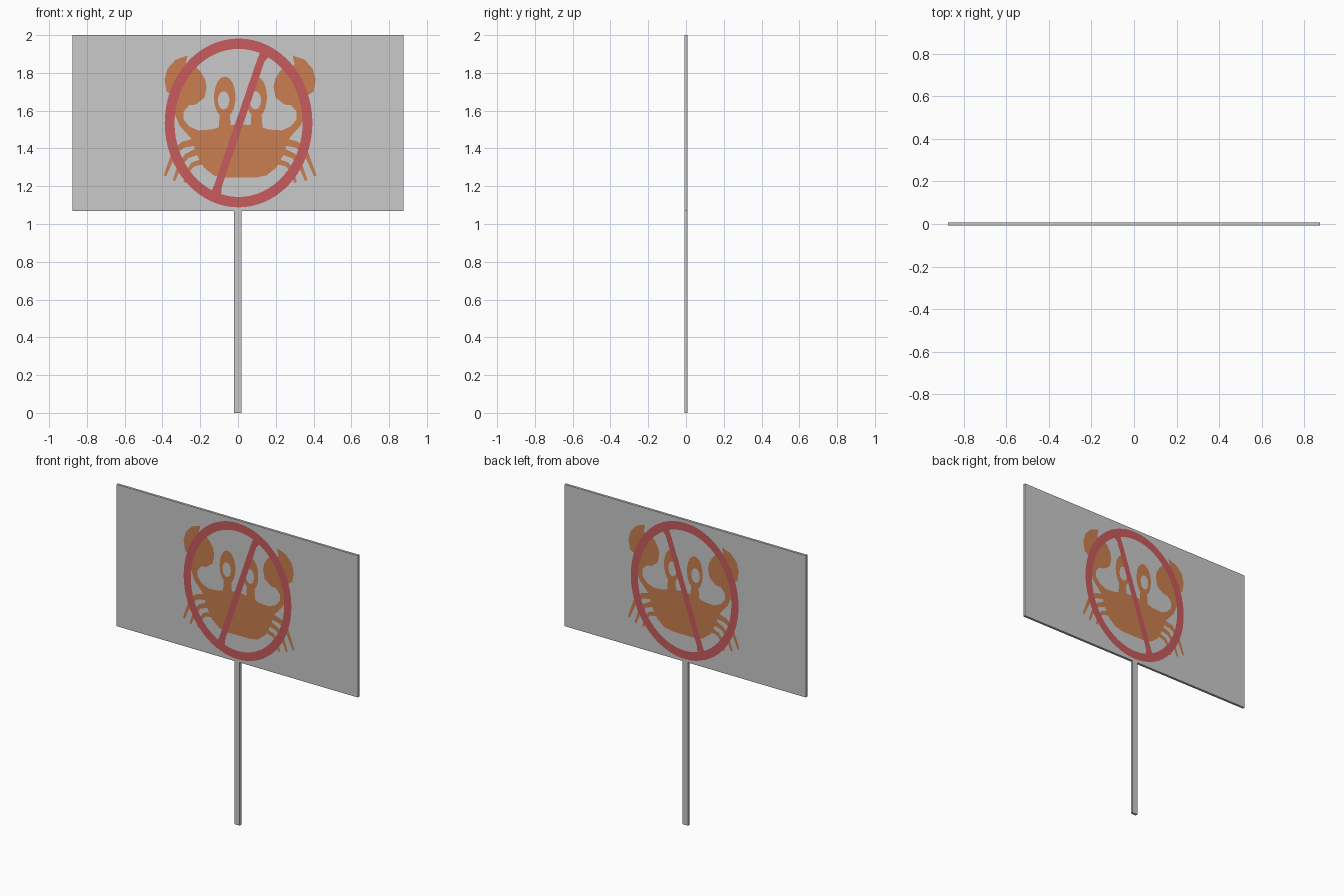
import bpy, bmesh, math
from mathutils import Vector

if "Cube" in bpy.data.objects:
    bpy.data.objects.remove(bpy.data.objects["Cube"])

HALF_T = 0.008      # half thickness of board and post
CX = 0.011          # symmetry line of the painted crab


def material(name, rgb):
    m = bpy.data.materials.new(name)
    m.diffuse_color = (*rgb, 1)
    m.use_nodes = True
    m.node_tree.nodes["Principled BSDF"].inputs["Base Color"].default_value = m.diffuse_color
    return m


GREY = material("sign grey", (0.59, 0.59, 0.59))
ORANGE = material("crab orange", (0.59, 0.21, 0.08))
RED = material("warning red", (0.58, 0.105, 0.11))


def add_object(name, bm, mat):
    me = bpy.data.meshes.new(name)
    bm.to_mesh(me)
    bm.free()
    me.materials.append(mat)
    ob = bpy.data.objects.new(name, me)
    bpy.context.collection.objects.link(ob)
    return ob


def box(name, x0, x1, z0, z1):
    bm = bmesh.new()
    bmesh.ops.create_cube(bm, size=1)
    for v in bm.verts:
        v.co = ((x0 + x1) / 2 + v.co.x * (x1 - x0), v.co.y * 2 * HALF_T,
                (z0 + z1) / 2 + v.co.z * (z1 - z0))
    return add_object(name, bm, GREY)


def painted(name, polys, mat, lift):
    """Flat painted faces on both sides of the board, from 2D (x, z) polygons."""
    bm = bmesh.new()
    for side in (-1, 1):
        for poly in polys:
            f = bm.faces.new([bm.verts.new((x, side * (HALF_T + lift), z)) for x, z in poly])
            f.normal_update()
            if f.normal.y * side < 0:
                f.normal_flip()
    bmesh.ops.triangulate(bm, faces=[f for f in bm.faces if len(f.verts) > 4])
    return add_object(name, bm, mat)


def mirrored(polys):
    """Polygons given as outward distance from the crab's centre, on both sides."""
    return [[(CX + s * u, z) for u, z in p] for p in polys for s in (-1, 1)]


def annulus(c, r, hole_c, hole_r, n=48):
    """Oval with an oval hole, as a strip of quads."""
    def pt(cc, rr, i):
        a = 2 * math.pi * i / n
        return (cc[0] + rr[0] * math.cos(a), cc[1] + rr[1] * math.sin(a))
    return [[pt(c, r, i), pt(c, r, i + 1), pt(hole_c, hole_r, i + 1), pt(hole_c, hole_r, i)]
            for i in range(n)]


def ribbon(path, w0, w1):
    """Tapered stroke along a 2D path."""
    pts = [Vector(p) for p in path]
    left, right = [], []
    for i, p in enumerate(pts):
        d = (pts[min(i + 1, len(pts) - 1)] - pts[max(i - 1, 0)]).normalized()
        w = (w0 + (w1 - w0) * i / (len(pts) - 1)) / 2
        left.append((p.x - d.y * w, p.y + d.x * w))
        right.append((p.x + d.y * w, p.y - d.x * w))
    return left + right[::-1]


# Board and post
box("sign_board", -0.875, 0.875, 1.07, 2.0)
box("sign_post", -0.02, 0.018, 0.0, 1.07)

# Crab body
half = [(0.10, 1.516), (0.15, 1.50), (0.23, 1.495), (0.255, 1.445), (0.23, 1.368),
        (0.193, 1.30), (0.14, 1.257), (0.08, 1.245)]
body = [(CX - u, z) for u, z in half] + [(CX + u, z) for u, z in half[::-1]] + [(CX, 1.53)]
painted("crab_body", [body], ORANGE, 0.0006)

# Claws and arms
claw = [(0.278, 1.892), (0.341, 1.87), (0.384, 1.823), (0.40, 1.765), (0.389, 1.701),
        (0.357, 1.68), (0.331, 1.648), (0.288, 1.627), (0.235, 1.632), (0.188, 1.669),
        (0.177, 1.727), (0.185, 1.765), (0.209, 1.807), (0.257, 1.854), (0.278, 1.828),
        (0.288, 1.849)]
arm = [(0.335, 1.66), (0.267, 1.632), (0.299, 1.595), (0.299, 1.553), (0.267, 1.516),
       (0.22, 1.495), (0.24, 1.43), (0.278, 1.474), (0.32, 1.52), (0.352, 1.60)]
painted("crab_claws", mirrored([claw]), ORANGE, 0.0006)
painted("crab_arms", mirrored([arm]), ORANGE, 0.0006)

# Eyes with open centres, on stalks
eyes = []
for x, rx in ((-0.07, 0.057), (0.098, 0.055)):
    eyes += annulus((x, 1.672), (rx, 0.108), (x - 0.006, 1.655), (0.03, 0.048), 32)
    eyes.append([(x - 0.026, 1.59), (x + 0.026, 1.59), (x + 0.034, 1.49), (x - 0.034, 1.49)])
painted("crab_eyes", eyes, ORANGE, 0.0006)

# Legs, reaching out past the ring
legs = [ribbon([(0.235, 1.435), (0.30, 1.42), (0.345, 1.385), (0.37, 1.325), (0.398, 1.255)], 0.04, 0.014),
        ribbon([(0.225, 1.385), (0.283, 1.36), (0.32, 1.31), (0.35, 1.23)], 0.035, 0.014),
        ribbon([(0.20, 1.33), (0.25, 1.315), (0.277, 1.28), (0.293, 1.22)], 0.03, 0.014)]
painted("crab_legs", mirrored(legs), ORANGE, 0.0006)

# Prohibition ring and slash on top of the crab
C = (0.003, 1.535)
painted("warning_ring", annulus(C, (0.391, 0.447), C, (0.339, 0.392), 64), RED, 0.0014)
slash = [(0.118, 1.91), (0.168, 1.89), (0.14, 1.86), (-0.085, 1.2), (-0.09, 1.15),
         (-0.142, 1.17), (-0.125, 1.21), (0.098, 1.86)]
painted("warning_slash", [slash], RED, 0.0014)
